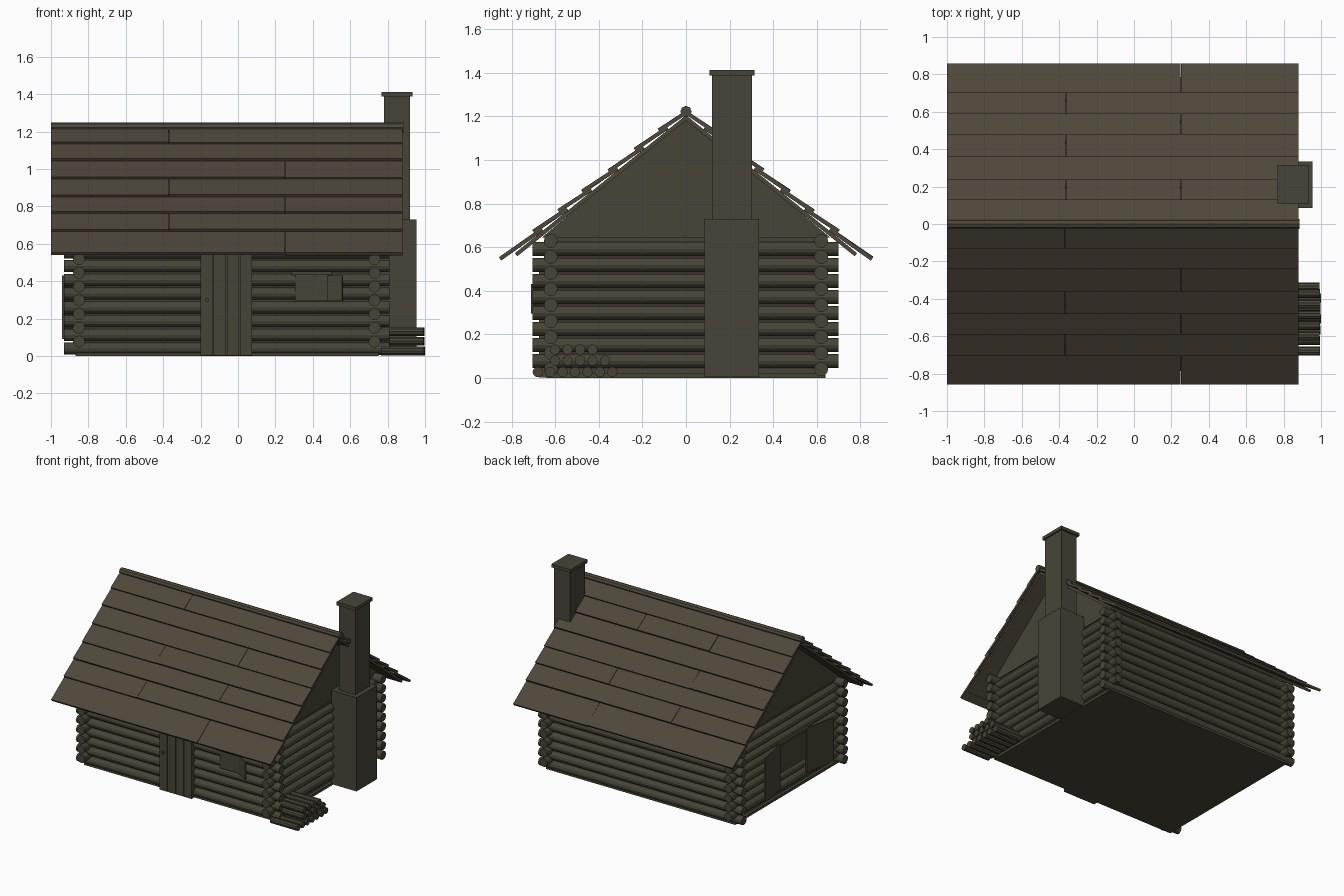
import bpy, bmesh, math, random
from mathutils import Matrix, Vector

random.seed(4)
old = bpy.data.objects.get("Cube")
if old:
    bpy.data.objects.remove(old)


def material(name, rgb):
    m = bpy.data.materials.new(name)
    m.use_nodes = True
    m.diffuse_color = (*rgb, 1)
    m.node_tree.nodes["Principled BSDF"].inputs["Base Color"].default_value = (*rgb, 1)
    return m


TIMBER = material("weathered timber", (0.064, 0.059, 0.038))
ROOF = material("roof board brown", (0.077, 0.063, 0.043))
STONE = material("chimney grey brown", (0.064, 0.060, 0.040))


def finish(name, bm, mat):
    bmesh.ops.recalc_face_normals(bm, faces=bm.faces)
    me = bpy.data.meshes.new(name)
    bm.to_mesh(me)
    bm.free()
    me.materials.append(mat)
    ob = bpy.data.objects.new(name, me)
    bpy.context.collection.objects.link(ob)
    return ob


def add_box(bm, lo, hi, turn=None):
    lo, hi = Vector(lo), Vector(hi)
    m = Matrix.Translation((lo + hi) / 2) @ (turn or Matrix())
    bmesh.ops.create_cube(bm, size=1, matrix=m @ Matrix.Diagonal((*(hi - lo), 1)))


def boxes(name, mat, *bounds):
    bm = bmesh.new()
    for lo, hi in bounds:
        add_box(bm, lo, hi)
    return finish(name, bm, mat)


def add_log(bm, axis, a, b, u, v, r, sides=12):
    # log along x (u = y) or along y (u = x), at height v
    mid = (a + b) / 2
    if axis == "X":
        m = Matrix.Translation((mid, u, v)) @ Matrix.Rotation(math.pi / 2, 4, "Y")
    else:
        m = Matrix.Translation((u, mid, v)) @ Matrix.Rotation(math.pi / 2, 4, "X")
    bmesh.ops.create_cone(bm, cap_ends=True, segments=sides, radius1=r, radius2=r,
                          depth=b - a, matrix=m)


def extrude_profile(name, pts, x0, x1, mat):
    # y-z profile extruded along x
    bm = bmesh.new()
    face = bm.faces.new([bm.verts.new((x0, y, z)) for y, z in pts])
    out = bmesh.ops.extrude_face_region(bm, geom=[face])
    moved = [g for g in out["geom"] if isinstance(g, bmesh.types.BMVert)]
    bmesh.ops.translate(bm, verts=moved, vec=(x1 - x0, 0, 0))
    return finish(name, bm, mat)


# Log walls, with crossing ends at the corners
STEP, R = 0.0735, 0.032
for name, y in (("front_wall_logs", -0.62), ("back_wall_logs", 0.62)):
    bm = bmesh.new()
    for k in range(9):
        add_log(bm, "X", -0.93, 0.81, y, 0.04 + STEP * k, R)
    finish(name, bm, TIMBER)
for name, x in (("left_wall_logs", 0.73), ("right_wall_logs", -0.85)):
    bm = bmesh.new()
    for k in range(8):
        add_log(bm, "Y", -0.705, 0.70, x, 0.077 + STEP * k, R)
    finish(name, bm, TIMBER)

# Core behind the logs, gables and floor
extrude_profile("wall_core_and_gables",
                [(-0.615, 0.01), (0.615, 0.01), (0.615, 0.66), (0, 1.19), (-0.615, 0.66)],
                -0.848, 0.728, TIMBER)
for name, x in (("left_gable", 0.728), ("right_gable", -0.858)):
    extrude_profile(name, [(-0.66, 0.645), (0.66, 0.645), (0, 1.2)], x, x + 0.01, TIMBER)
boxes("floor", TIMBER, ((-0.87, -0.64, 0), (0.75, 0.64, 0.02)))

# Roof: an under layer and overlapping board courses on each side
EDGES = (0, 0.13, 0.24, 0.36, 0.48, 0.59, 0.705, 0.858)
SLOPE = 0.81


def slab(bm, x0, x1, p, q, t, side):
    # board between two y-z points on its upper face, thickness t
    d = Vector((q[0] - p[0], q[1] - p[1])).normalized()
    n = Vector((d.y, -d.x)) * t
    quad = [p, q, (q[0] + n.x, q[1] + n.y), (p[0] + n.x, p[1] + n.y)]
    ends = [[bm.verts.new((x, side * y, z)) for y, z in quad] for x in (x0, x1)]
    bm.faces.new(ends[0])
    bm.faces.new(ends[1])
    for i in range(4):
        j = (i + 1) % 4
        bm.faces.new((ends[0][i], ends[0][j], ends[1][j], ends[1][i]))


SEAMS = {-1: ((-0.37,), (), (0.25,), (-0.37,), (0.25,), (-0.37,), (0.25,)),
         1: ((), (-0.365, 0.25), (), (-0.365,), (0.25,), (-0.365,), (0.25,))}
for side, word in ((-1, "front"), (1, "back")):
    bm = bmesh.new()
    slab(bm, -0.97, 0.86, (0, 1.205), (0.785, 0.572), 0.018, side)
    finish(word + "_roof_underlayer", bm, ROOF)
    bm = bmesh.new()
    for row, cuts in enumerate(SEAMS[side]):
        xs = (-1, *cuts, 0.88)
        for x0, x1 in zip(xs, xs[1:]):
            y0, y1 = max(EDGES[row] - 0.04, 0), EDGES[row + 1]
            lift = random.uniform(-0.003, 0.003)
            slab(bm, x0 + 0.001, x1 - 0.001, (y0, 1.228 - SLOPE * y0),
                 (y1, 1.25 - SLOPE * y1 + lift), 0.018, side)
    finish(word + "_roof_boards", bm, ROOF)
bm = bmesh.new()
add_log(bm, "X", -1, 0.885, 0, 1.222, 0.026, 8)
finish("ridge_pole", bm, ROOF)

# Chimney
boxes("chimney_base", STONE, ((0.74, 0.085, 0.005), (0.955, 0.335, 0.73)))
boxes("chimney_stack", STONE, ((0.78, 0.12, 0.70), (0.92, 0.302, 1.39)))
boxes("chimney_cap", STONE, ((0.767, 0.107, 1.387), (0.932, 0.315, 1.412)))

# Plank door with knob
door = [((-0.2 + 0.07 * i, -0.675, 0.002), (-0.134 + 0.07 * i, -0.63, 0.545)) for i in range(4)]
boxes("door_planks", TIMBER, *door)
boxes("door_backing", TIMBER, ((-0.2, -0.665, 0.002), (0.076, -0.625, 0.545)))
bm = bmesh.new()
add_log(bm, "Y", -0.69, -0.67, -0.165, 0.3, 0.01, 8)
finish("door_knob", bm, TIMBER)

# Front window with an open shutter
boxes("front_window", TIMBER, ((0.305, -0.657, 0.295), (0.48, -0.62, 0.435)))
boxes("front_window_lintel", TIMBER, ((0.285, -0.668, 0.432), (0.5, -0.62, 0.452)))
bm = bmesh.new()
add_box(bm, (0.475, -0.69, 0.295), (0.565, -0.678, 0.43), Matrix.Rotation(-0.5, 4, "Z"))
finish("front_window_shutter", bm, TIMBER)

# Side window with a pair of open shutters
boxes("side_window", TIMBER, ((-0.887, -0.2, 0.2), (-0.85, 0.12, 0.42)))
boxes("side_window_lintel", TIMBER, ((-0.897, -0.22, 0.42), (-0.85, 0.14, 0.44)))
bm = bmesh.new()
for y0, y1, turn in ((0.12, 0.37, 0.18), (-0.47, -0.2, -0.18)):
    add_box(bm, (-0.917, y0, 0.09), (-0.905, y1, 0.43), Matrix.Rotation(turn, 4, "Z"))
finish("side_window_shutters", bm, TIMBER)

# Firewood stack
bm = bmesh.new()
for y0, z, count in ((-0.68, 0.027, 7), (-0.6, 0.08, 5), (-0.6, 0.13, 4)):
    for i in range(count):
        end = 1.0 - random.uniform(0, 0.008)
        add_log(bm, "X", 0.765, end, y0 + 0.057 * i, z, 0.024, 10)
finish("firewood_stack", bm, TIMBER)
